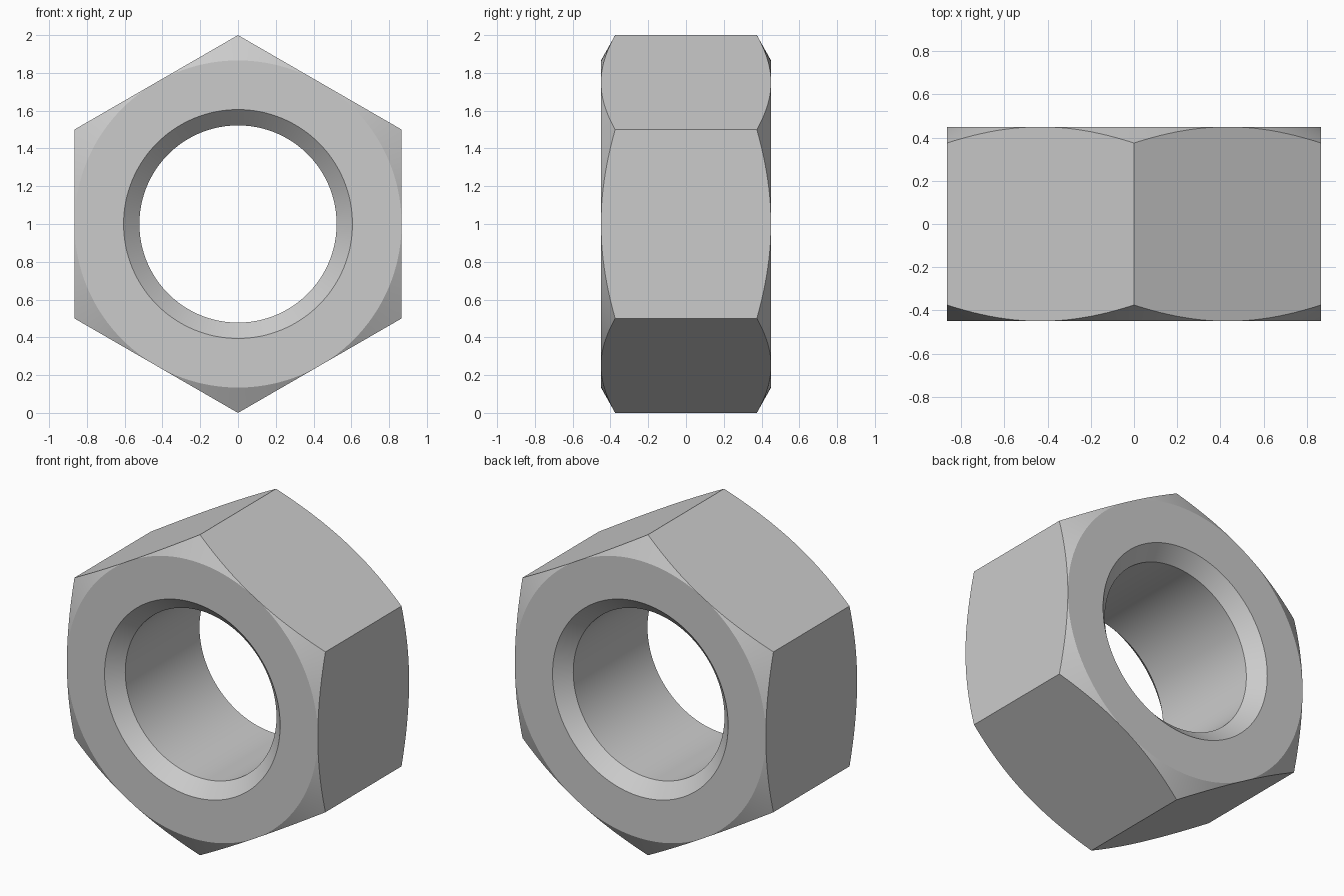
import bpy, bmesh
from math import sin, cos, pi, radians

if "Cube" in bpy.data.objects:
    bpy.data.objects.remove(bpy.data.objects["Cube"])

N = 144                      # steps around the axis (multiple of 12)
HALF, APOTHEM = 0.45, cos(pi / 6)
BORE, SINK = 0.522, 0.606    # hole radius, countersink mouth radius
SLOPE = 0.075 / (1 - APOTHEM)


def section(a):
    """Closed (radius, y) section of the nut at angle a."""
    local = (a + pi / 6) % (pi / 3) - pi / 6
    r = APOTHEM / cos(local)                  # hexagon outline
    y = HALF - (r - APOTHEM) * SLOPE          # conical corner chamfer
    half = [(BORE, HALF - (SINK - BORE)), (SINK, HALF), (APOTHEM, HALF), (r, y)]
    return half + [(p, -q) for p, q in reversed(half)]


# hex nut: sections swept around the y axis
bm = bmesh.new()
rings = []
for i in range(N):
    a = 2 * pi * i / N
    rings.append([bm.verts.new((r * cos(a), y, 1 + r * sin(a))) for r, y in section(a)])
for i in range(N):
    p, q = rings[i], rings[(i + 1) % N]
    for k in range(8):
        m = (k + 1) % 8
        bm.faces.new((p[k], p[m], q[m], q[k]))
bmesh.ops.remove_doubles(bm, verts=bm.verts, dist=1e-5)
bmesh.ops.recalc_face_normals(bm, faces=bm.faces)

mesh = bpy.data.meshes.new("hex_nut")
bm.to_mesh(mesh)
bm.free()
nut = bpy.data.objects.new("hex_nut", mesh)
bpy.context.collection.objects.link(nut)
bpy.context.view_layer.objects.active = nut
nut.select_set(True)
bpy.ops.object.shade_smooth_by_angle(angle=radians(20))
